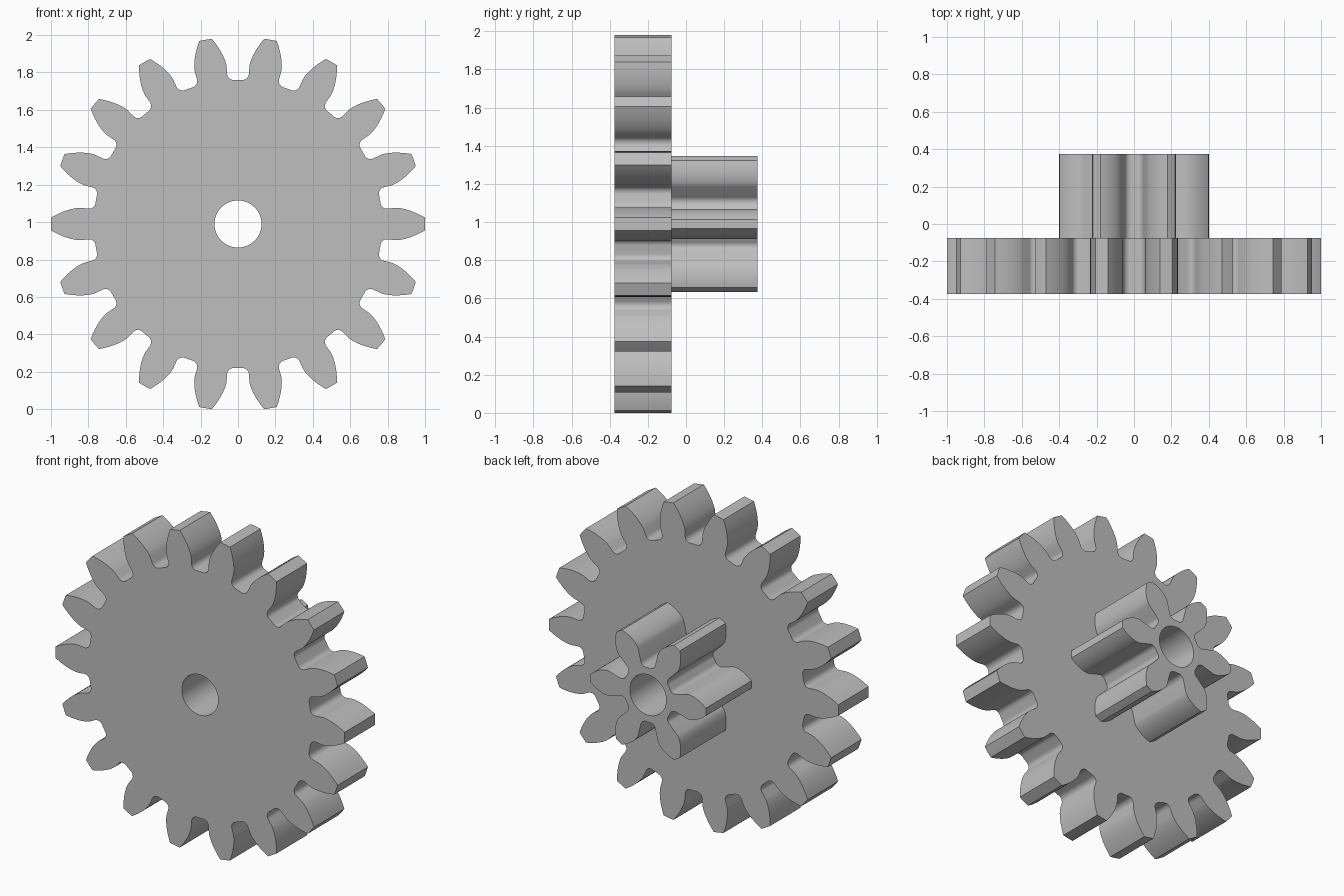
import bpy
import bmesh
from math import acos, asin, cos, sin, pi, radians, sqrt, tan

cube = bpy.data.objects.get("Cube")
if cube:
    bpy.data.objects.remove(cube, do_unlink=True)

MODULE = 0.1
PRESSURE = radians(20)
CENTRE_Z = 0.99
BORE = 0.126
FILLET = 0.035

grey = bpy.data.materials.new("plain grey")
grey.use_nodes = True
colour = (0.52, 0.52, 0.52, 1)
grey.diffuse_color = colour
grey.node_tree.nodes["Principled BSDF"].inputs["Base Color"].default_value = colour


def circle_outline(radius, count=64):
    return [(radius * cos(2 * pi * i / count), radius * sin(2 * pi * i / count))
            for i in range(count)]


def involute(angle):
    return tan(angle) - angle


def half_tooth(teeth):
    """Points from the tip centre down one flank to the middle of the gap."""
    pitch = MODULE * teeth / 2
    tip, root, base = pitch + MODULE, pitch - 1.3 * MODULE, pitch * cos(PRESSURE)
    base_angle = pi / (2 * teeth) + involute(PRESSURE)
    polar = [(tip, 0)]
    # involute flank
    steps = 10
    for i in range(steps + 1):
        r = tip + (base - tip) * i / steps
        polar.append((r, base_angle - involute(acos(min(1, base / r)))))
    # straight radial flank
    reach = root + FILLET
    polar.append((sqrt(reach ** 2 - FILLET ** 2), base_angle))
    points = [(r * cos(a), r * sin(a)) for r, a in polar]
    # round root fillet
    shift = asin(FILLET / reach)
    mid = base_angle + shift
    for i in range(1, 9):
        a = base_angle - pi / 2 - (pi / 2 - shift) * i / 8
        points.append((reach * cos(mid) + FILLET * cos(a),
                       reach * sin(mid) + FILLET * sin(a)))
    points.append((root * cos(pi / teeth), root * sin(pi / teeth)))
    return points


def gear_outline(teeth):
    half = half_tooth(teeth)
    tooth = [(x, -y) for x, y in reversed(half)] + half[1:-1]
    outline = []
    for i in range(teeth):
        c, s = cos(2 * pi * i / teeth), sin(2 * pi * i / teeth)
        outline += [(x * c - y * s, x * s + y * c) for x, y in tooth]
    return outline


def add_loop(bm, outline, y):
    verts = [bm.verts.new((x, y, z + CENTRE_Z)) for x, z in outline]
    edges = [bm.edges.new((verts[i - 1], verts[i])) for i in range(len(verts))]
    return verts, edges


def add_wall(bm, outline, y0, y1):
    front, front_edges = add_loop(bm, outline, y0)
    back, back_edges = add_loop(bm, outline, y1)
    for i in range(len(front)):
        bm.faces.new((front[i - 1], front[i], back[i], back[i - 1]))
    return front_edges, back_edges


def make_gear(name, teeth, y0, y1, front_cap=True, back_opening=None):
    bm = bmesh.new()
    outer_front, outer_back = add_wall(bm, gear_outline(teeth), y0, y1)
    bore_front, bore_back = add_wall(bm, circle_outline(BORE), y0, y1)
    if front_cap:
        bmesh.ops.triangle_fill(bm, edges=outer_front + bore_front,
                                use_beauty=True, normal=(0, -1, 0))
    # the back face stops at the opening where another gear joins on
    inner = add_loop(bm, back_opening, y1)[1] if back_opening else bore_back
    bmesh.ops.triangle_fill(bm, edges=outer_back + inner,
                            use_beauty=True, normal=(0, 1, 0))
    bmesh.ops.recalc_face_normals(bm, faces=bm.faces[:])
    mesh = bpy.data.meshes.new(name)
    bm.to_mesh(mesh)
    bm.free()
    mesh.materials.append(grey)
    obj = bpy.data.objects.new(name, mesh)
    bpy.context.collection.objects.link(obj)
    bpy.ops.object.select_all(action='DESELECT')
    obj.select_set(True)
    bpy.context.view_layer.objects.active = obj
    bpy.ops.object.shade_smooth_by_angle(angle=radians(30))
    return obj


# large front wheel and small rear pinion sharing one bore
make_gear("large_gear", 18, -0.375, -0.075, back_opening=gear_outline(6))
make_gear("small_pinion", 6, -0.075, 0.375, front_cap=False)
